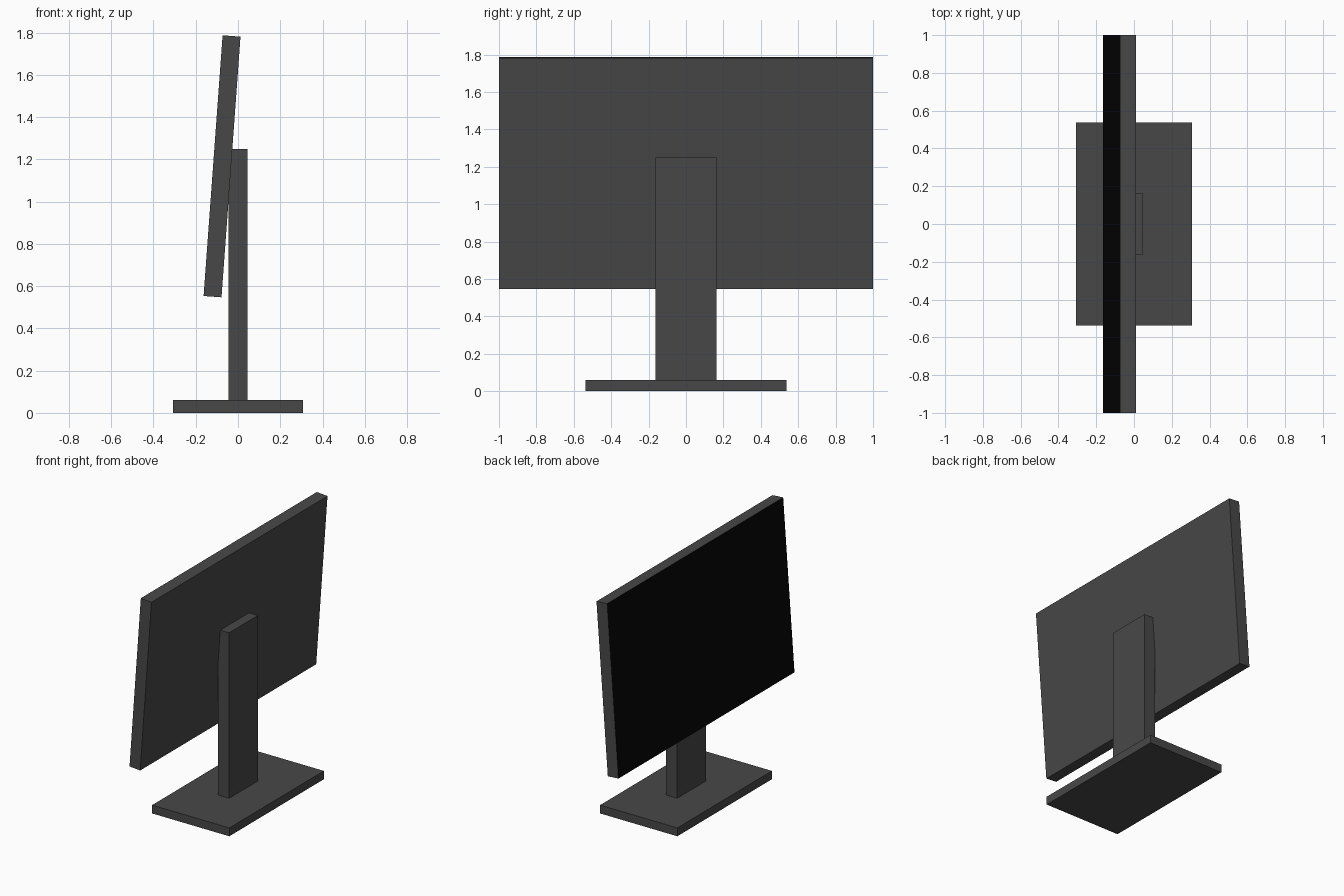
import bpy, bmesh, math
from mathutils import Matrix

if "Cube" in bpy.data.objects:
    bpy.data.objects.remove(bpy.data.objects["Cube"])


def material(name, value):
    m = bpy.data.materials.new(name)
    m.diffuse_color = (value, value, value, 1)
    m.use_nodes = True
    m.node_tree.nodes["Principled BSDF"].inputs["Base Color"].default_value = m.diffuse_color
    return m


grey = material("dark_grey_plastic", 0.064)
black = material("black_screen", 0.0025)


def box(name, centre, size, tilt=0.0):
    bm = bmesh.new()
    bmesh.ops.create_cube(bm, size=1, matrix=Matrix.Diagonal((*size, 1)))
    me = bpy.data.meshes.new(name)
    bm.to_mesh(me)
    bm.free()
    ob = bpy.data.objects.new(name, me)
    ob.location = centre
    ob.rotation_euler.y = tilt
    me.materials.append(grey)
    bpy.context.collection.objects.link(ob)
    return ob


# Foot plate and upright
box("base", (0, 0, 0.03), (0.614, 1.074, 0.06))
box("stand", (0, 0, 0.655), (0.088, 0.326, 1.19))

# Tilted display; its -x face is the screen
panel = box("display_panel", (-0.0755, 0, 1.167), (0.085, 2.0, 1.237), math.radians(4.17))
panel.data.materials.append(black)
for face in panel.data.polygons:
    if face.normal.x < -0.9:
        face.material_index = 1
